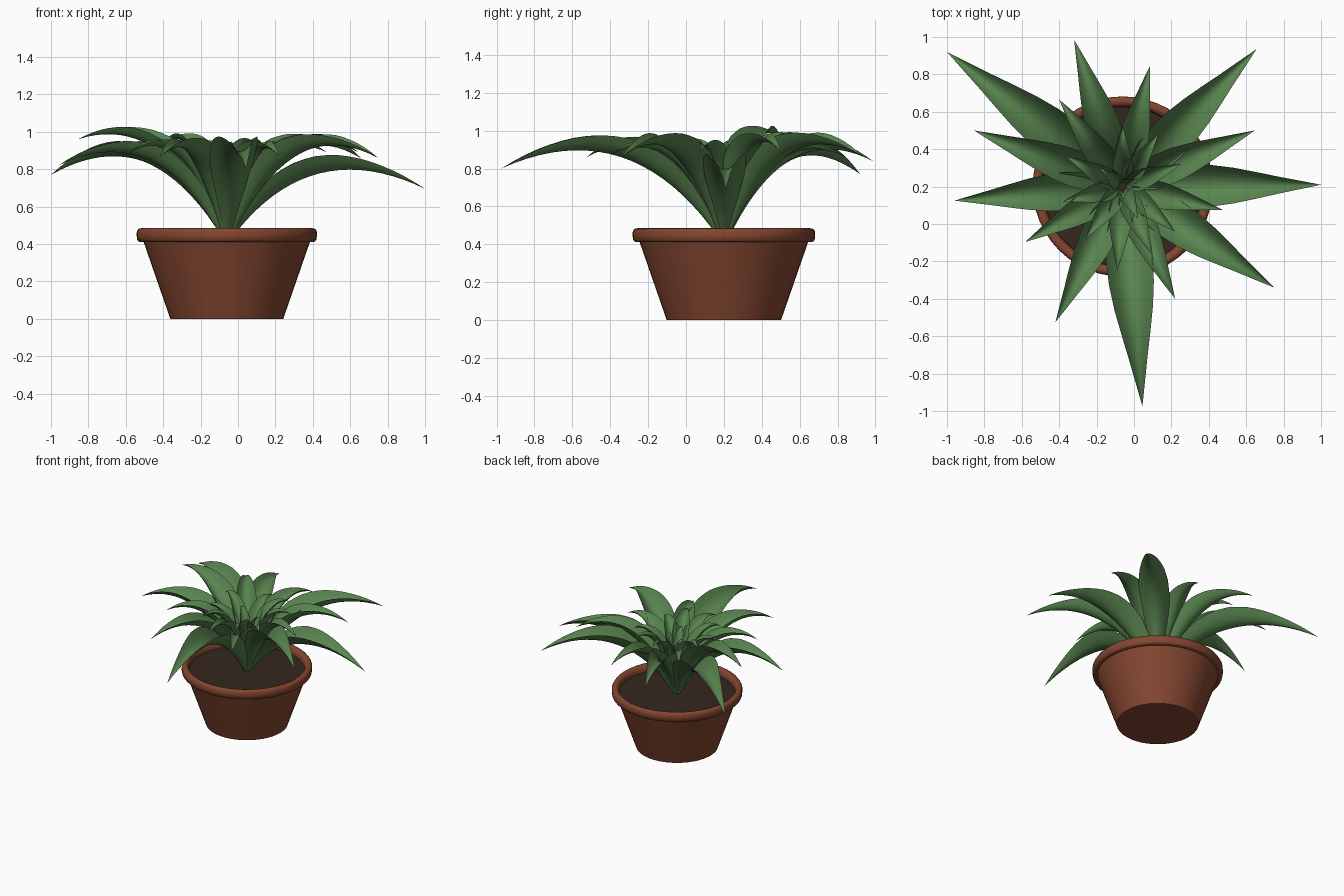
import bpy, bmesh, math
from mathutils import Vector

if "Cube" in bpy.data.objects:
    bpy.data.objects.remove(bpy.data.objects["Cube"])

CX, CY = -0.06, 0.20  # pot axis


def material(name, rgb):
    m = bpy.data.materials.new(name)
    m.diffuse_color = (*rgb, 1)
    m.use_nodes = True
    m.node_tree.nodes["Principled BSDF"].inputs["Base Color"].default_value = m.diffuse_color
    return m


CLAY = material("clay", (0.23, 0.062, 0.03))
EARTH = material("earth", (0.036, 0.02, 0.013))
GREEN = material("green", (0.10, 0.235, 0.08))


def finish(bm, name, mat, angle):
    me = bpy.data.meshes.new(name)
    bm.to_mesh(me)
    bm.free()
    ob = bpy.data.objects.new(name, me)
    bpy.context.collection.objects.link(ob)
    me.materials.append(mat)
    bpy.ops.object.select_all(action='DESELECT')
    ob.select_set(True)
    bpy.context.view_layer.objects.active = ob
    bpy.ops.object.shade_smooth_by_angle(angle=math.radians(angle))
    return ob


def lathe(name, profile, mat, n=48):
    bm = bmesh.new()
    rings = []
    for r, z in profile:
        if r == 0:
            rings.append([bm.verts.new((CX, CY, z))] * n)
        else:
            rings.append([bm.verts.new((CX + r * math.cos(2 * math.pi * i / n),
                                        CY + r * math.sin(2 * math.pi * i / n), z)) for i in range(n)])
    for a, b in zip(rings, rings[1:]):
        for i in range(n):
            j = (i + 1) % n
            bm.faces.new(list(dict.fromkeys((a[i], a[j], b[j], b[i]))))
    return finish(bm, name, mat, 60)


# Pot body with rolled rim, and soil disc
lathe("pot", [(0, 0), (0.302, 0), (0.445, 0.412), (0.468, 0.411), (0.479, 0.422), (0.482, 0.445),
              (0.481, 0.468), (0.473, 0.481), (0.455, 0.485), (0.438, 0.478), (0.428, 0.46), (0.425, 0.42)], CLAY)
lathe("soil", [(0.428, 0.435), (0, 0.435)], EARTH)

# Relative half-width along a leaf, base to tip
WIDTH = [0.22, 0.42, 0.7, 0.92, 1, 0.97, 0.83, 0.62, 0.4, 0.2, 0]


def leaf(name, tx, ty, tz, steps=20, across=8):
    """Arching leaf with a trough section, from the pot centre to the tip."""
    d = Vector((tx - CX, ty - CY, 0))
    reach = d.length
    d.normalize()
    side = Vector((-d.y, d.x, 0))
    up = Vector((0, 0, 1))
    origin = Vector((CX, CY, 0))
    p0 = d * 0.025 + up * 0.43
    p1 = d * (0.42 * reach) + up * min(tz + 0.28 * min(reach, 1.1), 1.11)
    p2 = d * reach + up * tz
    half = 0.03 + 0.08 * reach
    bm = bmesh.new()
    rows = []
    for k in range(steps):
        t = k / steps
        p = p0 * (1 - t) ** 2 + p1 * 2 * t * (1 - t) + p2 * t * t
        tan = ((p1 - p0) * (1 - t) + (p2 - p1) * t).normalized()
        nor = tan.cross(side).normalized()
        if nor.dot(up) < 0:
            nor.negate()
        f = t * 10
        i = int(f)
        w = half * (WIDTH[i] + (WIDTH[i + 1] - WIDTH[i]) * (f - i))
        row = []
        for j in range(across + 1):
            s = 2 * j / across - 1
            row.append(bm.verts.new(origin + p + side * (w * s) + nor * (0.85 * w * s * s)))
        rows.append(row)
    tip = bm.verts.new(origin + p2)
    for a, b in zip(rows, rows[1:]):
        for j in range(across):
            bm.faces.new((a[j + 1], a[j], b[j], b[j + 1]))
    for j in range(across):
        bm.faces.new((rows[-1][j + 1], rows[-1][j], tip))
    return finish(bm, name, GREEN, 60)


# Leaf tips: outer rosette
OUTER = [(-1.0, 0.92, 0.77), (-0.32, 0.985, 0.84), (0.085, 0.845, 0.86), (0.655, 0.935, 0.86),
         (0.645, 0.50, 0.89), (1.0, 0.21, 0.695), (0.75, -0.34, 0.86), (0.22, -0.40, 0.87),
         (0.045, -0.975, 0.80), (-0.42, -0.525, 0.86), (-0.58, -0.095, 0.89), (-0.96, 0.125, 0.82),
         (-0.855, 0.50, 0.96), (-0.40, 0.665, 0.93), (0.475, 0.075, 0.89)]
# Leaf tips: short inner leaves
INNER = [(-0.09, -0.25, 0.90), (0.10, -0.17, 0.93), (0.22, -0.04, 0.90), (0.25, 0.32, 0.92),
         (0.13, 0.48, 0.93), (-0.06, 0.52, 0.92), (-0.36, 0.36, 0.93), (-0.38, 0.12, 0.90),
         (-0.26, -0.08, 0.92), (0.02, 0.03, 0.88), (-0.18, 0.30, 0.88), (0.02, 0.24, 0.86),
         (-0.06, 0.13, 0.84)]
for i, tip in enumerate(OUTER):
    leaf(f"outer_leaf_{i + 1}", *tip)
for i, tip in enumerate(INNER):
    leaf(f"inner_leaf_{i + 1}", *tip, steps=14, across=6)
